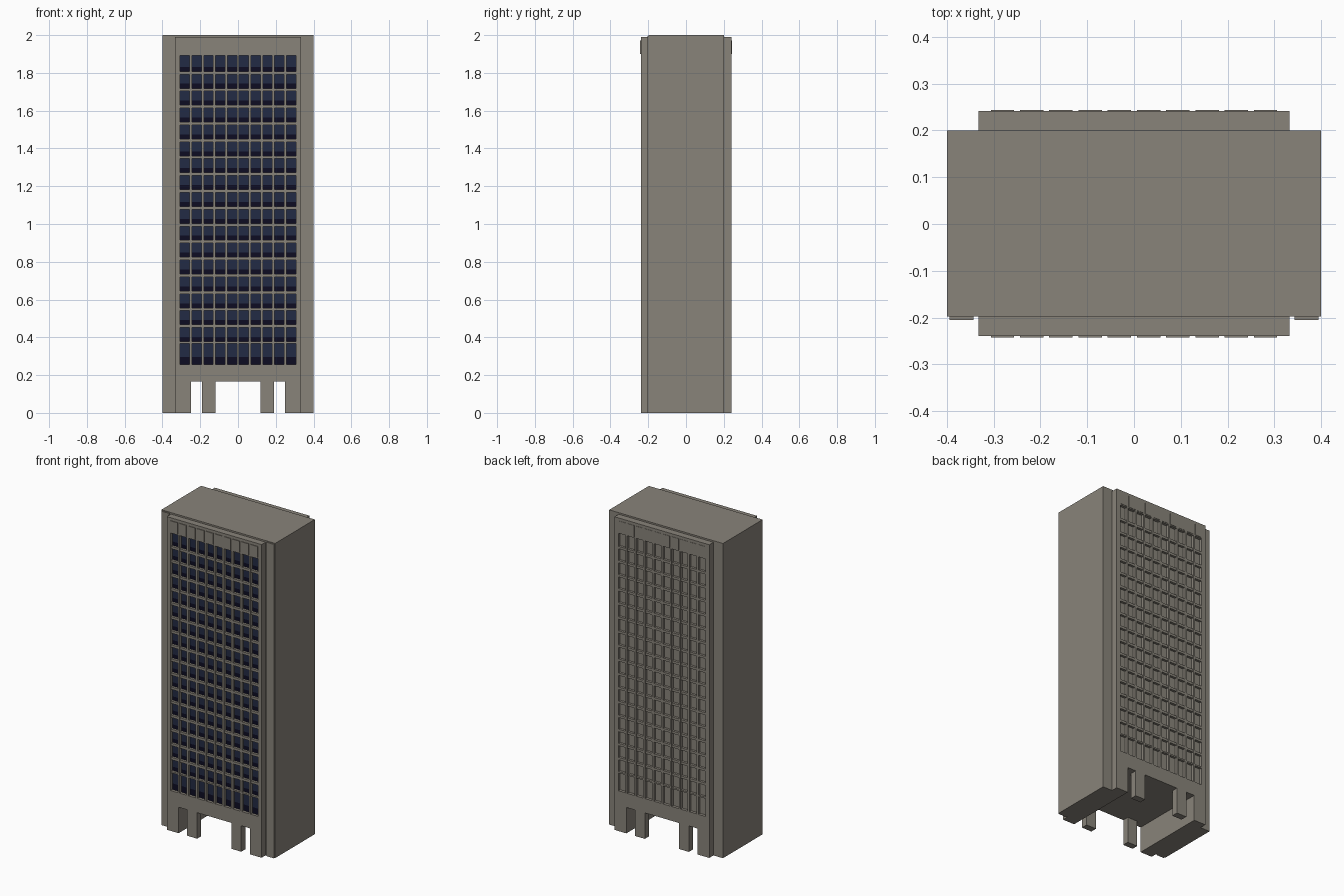
import bpy, bmesh

if "Cube" in bpy.data.objects:
    bpy.data.objects.remove(bpy.data.objects["Cube"])


def material(name, rgb):
    m = bpy.data.materials.new(name)
    m.diffuse_color = (*rgb, 1)
    m.use_nodes = True
    m.node_tree.nodes["Principled BSDF"].inputs["Base Color"].default_value = m.diffuse_color
    return m


CONCRETE = material("warm grey concrete", (0.25, 0.23, 0.195))
GLASS = material("blue glass", (0.016, 0.024, 0.058))
DARK = material("dark navy glass", (0.004, 0.0035, 0.016))


def build(name, boxes, mat):
    """One object made of axis-aligned boxes (x0, x1, y0, y1, z0, z1)."""
    bm = bmesh.new()
    for x0, x1, y0, y1, z0, z1 in boxes:
        y0, y1 = min(y0, y1), max(y0, y1)
        cube = bmesh.ops.create_cube(bm, size=1)
        for v in cube["verts"]:
            v.co = (x1 if v.co.x > 0 else x0,
                    y1 if v.co.y > 0 else y0,
                    z1 if v.co.z > 0 else z0)
    me = bpy.data.meshes.new(name)
    bm.to_mesh(me)
    bm.free()
    me.materials.append(mat)
    ob = bpy.data.objects.new(name, me)
    bpy.context.collection.objects.link(ob)
    return ob


PASS = 0.165     # height of the ground-level passage
PW = 0.333       # half width of the facade slabs
PITCH, HALF = 0.0625, 0.025
COLUMNS = [(i - 4.5) * PITCH for i in range(10)]

# Window rows as (bottom, dark/blue split, top)
ROWS = []
for k in range(17):
    zc = 1.82 - 0.0894 * k
    ROWS.append((zc - 0.012, zc + 0.012, zc + (0.073 if k == 0 else 0.062)))
ROWS.append((0.256, 0.295, 0.368))

# Tower block standing on two side legs
build("tower_block", [(-0.4, 0.4, -0.198, 0.2, PASS, 2.0),
                      (-0.4, -0.25, -0.198, 0.2, 0, PASS),
                      (0.25, 0.4, -0.198, 0.2, 0, PASS)], CONCRETE)

# Thin strips on the front corners
build("corner_strips", [(-0.395, -0.343, -0.205, -0.198, 0, 1.995),
                        (0.343, 0.395, -0.205, -0.198, 0, 1.995)], CONCRETE)


def facade(side, inner, outer, lip, upper_mat, lower_mat):
    s = 1 if outer > 0 else -1
    deep = outer - s * 0.02              # plane of the recessed windows
    zb, zt = ROWS[-1][0], ROWS[0][2]
    x_edge = COLUMNS[-1] + HALF

    # Slab behind the windows
    build(side + "_slab", [(-PW, PW, inner, deep, PASS, 1.99)], CONCRETE)

    # Surround, ground-level piers and columns
    frame = [(-PW, PW, deep, outer, zt, 1.99),
             (-PW, PW, deep, outer, PASS, zb),
             (-PW, -x_edge, deep, outer, zb, zt),
             (x_edge, PW, deep, outer, zb, zt)]
    for a, b in ((-PW, -0.25), (-0.19, -0.12), (0.12, 0.19), (0.25, PW)):
        frame.append((a, b, inner, outer, 0, PASS))
    build(side + "_surround", frame, CONCRETE)

    # Upright bars between window columns
    build(side + "_mullions",
          [(x + HALF, x + PITCH - HALF, deep, outer, zb, zt)
           for x in COLUMNS[:-1]], CONCRETE)

    # Floor bands between window rows
    build(side + "_floor_bands",
          [(x - HALF, x + HALF, deep, outer - s * 0.003, low[2], high[0])
           for high, low in zip(ROWS, ROWS[1:]) for x in COLUMNS], CONCRETE)

    # Window panes, split into upper and lower parts
    pane = deep + s * 0.002
    build(side + "_upper_panes", [(x - HALF, x + HALF, deep, pane, m, t)
                                  for b, m, t in ROWS for x in COLUMNS], upper_mat)
    build(side + "_lower_panes", [(x - HALF, x + HALF, deep, pane, b, m)
                                  for b, m, t in ROWS for x in COLUMNS], lower_mat)

    # Blank plates above the top windows
    build(side + "_top_plates",
          [(x - HALF, x + HALF, outer, outer + s * lip, 1.9, 1.972)
           for x in COLUMNS], CONCRETE)


facade("front", -0.198, -0.239, 0.004, GLASS, DARK)
facade("back", 0.2, 0.242, 0.002, CONCRETE, CONCRETE)
